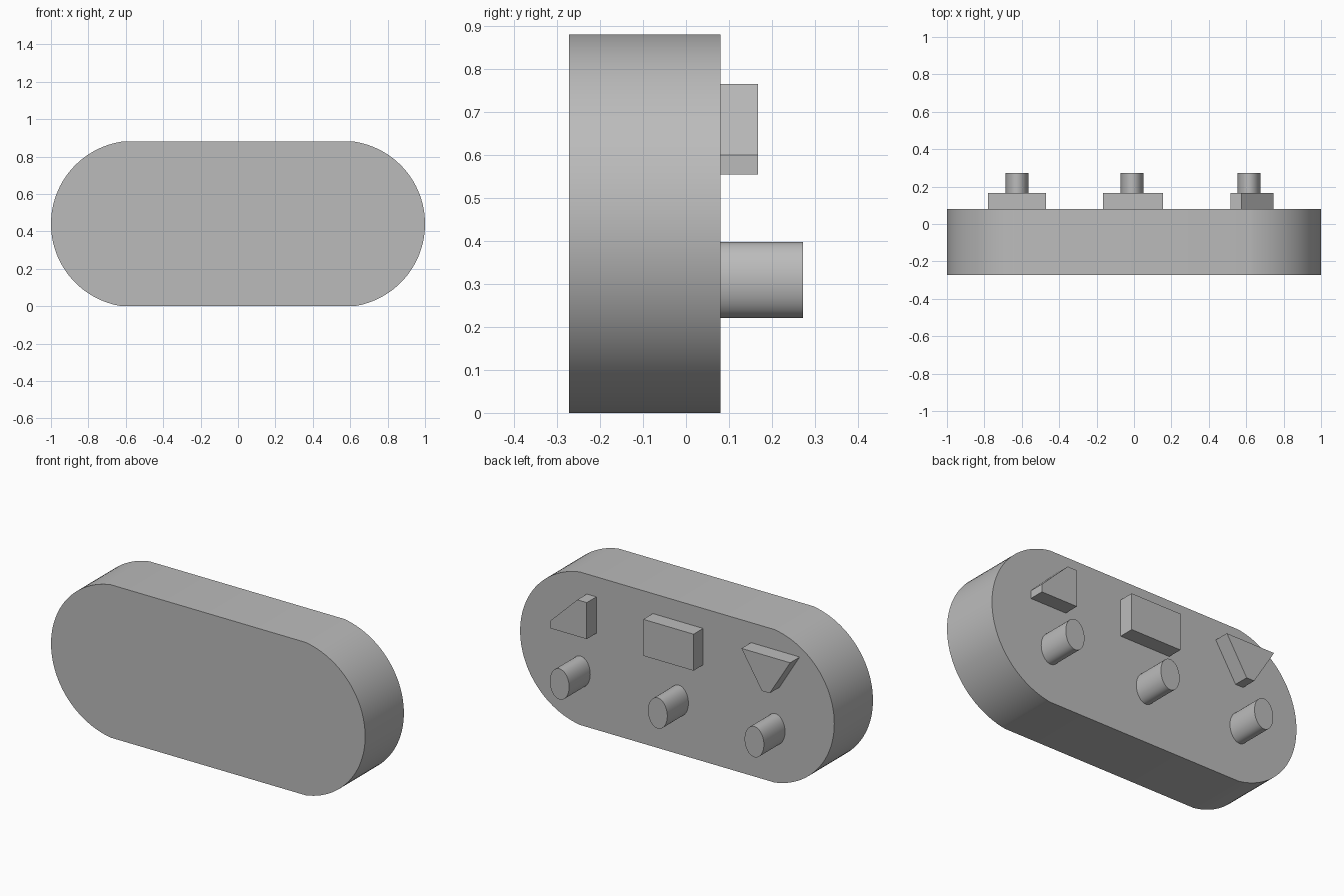
import bpy, bmesh
from math import sin, cos, pi, radians, asin

if "Cube" in bpy.data.objects:
    bpy.data.objects.remove(bpy.data.objects["Cube"])

grey = bpy.data.materials.new("plain grey")
grey.use_nodes = True
grey.diffuse_color = (0.5, 0.5, 0.5, 1)
grey.node_tree.nodes["Principled BSDF"].inputs["Base Color"].default_value = (0.5, 0.5, 0.5, 1)


def extrude_outline(name, outline, y0, y1):
    """Extrude an x-z outline from y0 back to y1."""
    bm = bmesh.new()
    face = bm.faces.new([bm.verts.new((x, y0, z)) for x, z in outline])
    result = bmesh.ops.extrude_face_region(bm, geom=[face], use_keep_orig=True)
    for v in result["geom"]:
        if isinstance(v, bmesh.types.BMVert):
            v.co.y = y1
    bmesh.ops.recalc_face_normals(bm, faces=bm.faces[:])
    mesh = bpy.data.meshes.new(name)
    bm.to_mesh(mesh)
    bm.free()
    mesh.materials.append(grey)
    obj = bpy.data.objects.new(name, mesh)
    bpy.context.collection.objects.link(obj)
    bpy.ops.object.select_all(action='DESELECT')
    obj.select_set(True)
    bpy.context.view_layer.objects.active = obj
    bpy.ops.object.shade_smooth_by_angle(angle=radians(30))
    return obj


# Thick body: straight top and bottom, bowed ends
BACK, HALF, SIDE = 0.08, 0.44, 0.62
bow = 1 - SIDE
radius = (HALF ** 2 + bow ** 2) / (2 * bow)
sweep = asin(HALF / radius)
steps = 48
right_end = [(1 - radius + radius * cos(a), HALF + radius * sin(a))
             for a in (sweep * (2 * i / steps - 1) for i in range(steps + 1))]
left_end = [(-x, z) for x, z in reversed(right_end)]
extrude_outline("body", right_end + left_end, -0.272, BACK)

# Three oval pegs on the back
for side, cx in (("right", -0.625), ("middle", -0.01), ("left", 0.615)):
    oval = [(cx + 0.0615 * cos(2 * pi * i / 48), 0.309 + 0.0885 * sin(2 * pi * i / 48))
            for i in range(48)]
    extrude_outline(side + "_peg", oval, BACK - 0.01, 0.272)

# Blank raised pads above the pegs
LOW, HIGH = 0.555, 0.765
pads = {
    "right_pad": [(-0.78, HIGH), (-0.47, HIGH), (-0.6, LOW), (-0.65, LOW)],
    "middle_pad": [(-0.165, LOW), (0.155, LOW), (0.155, HIGH), (-0.165, HIGH)],
    "left_pad": [(0.515, LOW), (0.745, LOW), (0.745, 0.6), (0.575, HIGH), (0.515, HIGH)],
}
for name, outline in pads.items():
    extrude_outline(name, outline, BACK - 0.01, 0.167)
